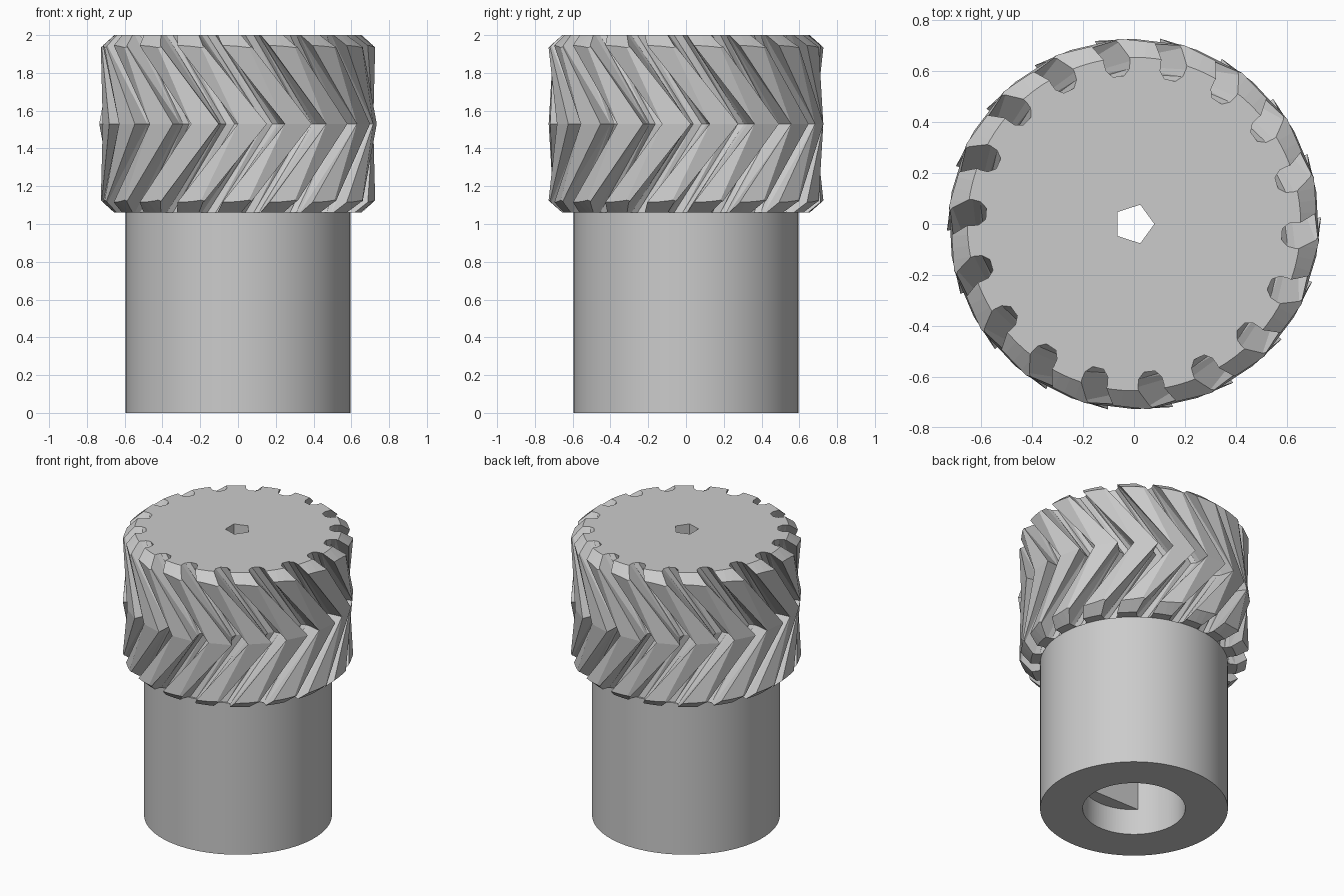
import bpy, bmesh
from math import sin, cos, pi, radians

cube = bpy.data.objects.get("Cube")
if cube:
    bpy.data.objects.remove(cube, do_unlink=True)

grey = bpy.data.materials.new("plain_grey")
grey.use_nodes = True
grey.diffuse_color = (0.6, 0.6, 0.6, 1)
grey.node_tree.nodes["Principled BSDF"].inputs["Base Color"].default_value = (0.6, 0.6, 0.6, 1)


def ring(radius, count, start=0, sweep=360):
    """Polar points (radius, degrees) evenly spaced."""
    return [(radius, start + sweep * i / count) for i in range(count)]


def loft(name, sections):
    """Closed solid through sections of (z, polar points)."""
    bm = bmesh.new()
    loops = [[bm.verts.new((r * cos(radians(a)), r * sin(radians(a)), z)) for r, a in pts]
             for z, pts in sections]
    n = len(loops[0])
    for low, high in zip(loops, loops[1:]):
        for i in range(n):
            j = (i + 1) % n
            bm.faces.new((low[i], low[j], high[j], high[i]))
    bm.faces.new(loops[0][::-1])
    bm.faces.new(loops[-1])
    bmesh.ops.triangulate(bm, faces=[f for f in bm.faces if len(f.verts) == 4],
                          quad_method='SHORT_EDGE')
    bmesh.ops.recalc_face_normals(bm, faces=bm.faces)
    mesh = bpy.data.meshes.new(name)
    bm.to_mesh(mesh)
    bm.free()
    mesh.materials.append(grey)
    obj = bpy.data.objects.new(name, mesh)
    bpy.context.collection.objects.link(obj)
    return obj


def select(obj):
    bpy.ops.object.select_all(action='DESELECT')
    obj.select_set(True)
    bpy.context.view_layer.objects.active = obj


def carve(obj, cutter, operation):
    """Apply a boolean, then drop the cutter."""
    mod = obj.modifiers.new("carve", 'BOOLEAN')
    mod.solver = 'EXACT'
    mod.operation = operation
    mod.object = cutter
    cutter.hide_render = True
    select(obj)
    bpy.ops.object.modifier_apply(modifier=mod.name)
    bpy.data.objects.remove(cutter, do_unlink=True)


BOTTOM, MIDDLE, TOP = 1.06, 1.53, 2.0
TEETH, TWIST = 18, 30
PITCH = 360 / TEETH

# One tooth: tip land, then a rounded slot (radius, degrees from tooth centre)
TOOTH = [(0.727, -6), (0.735, 6), (0.64, 5.4), (0.61, 5.7), (0.583, 7.8),
         (0.583, 12.2), (0.61, 14.3), (0.64, 14.6)]


def gear_section(turn):
    return [(r, a + turn + k * PITCH) for k in range(TEETH) for r, a in TOOTH]


# Herringbone gear: ends twisted back from the middle
gear = loft("herringbone_gear", [(BOTTOM, gear_section(6)),
                                 (MIDDLE, gear_section(6 + TWIST)),
                                 (TOP, gear_section(6))])

# Bevelled rims of the gear
envelope = loft("rim_envelope", [(BOTTOM - 0.02, ring(0.632, 96)), (BOTTOM + 0.08, ring(0.745, 96)),
                                 (TOP - 0.08, ring(0.745, 96)), (TOP + 0.02, ring(0.632, 96))])
carve(gear, envelope, 'INTERSECT')

# Shaft sleeve with a round bore
shaft = loft("shaft_sleeve", [(0, ring(0.595, 128)), (BOTTOM, ring(0.595, 128))])
carve(shaft, loft("bore_cutter", [(-0.1, ring(0.325, 96)), (1.0, ring(0.325, 96))]), 'DIFFERENCE')

# Small five-sided hole through the top
for part in (gear, shaft):
    carve(part, loft("pin_cutter", [(0.9, ring(0.08, 5)), (2.1, ring(0.08, 5))]), 'DIFFERENCE')

# Flat inside the bore that keys the axle
arc = ring(0.327, 24, 225, 90) + [(0.327, 315)]
loft("bore_flat", [(0.18, arc), (1.0, arc)])

# Smooth round sleeve with sharp rims
select(shaft)
bpy.ops.object.shade_smooth_by_angle(angle=radians(30))
